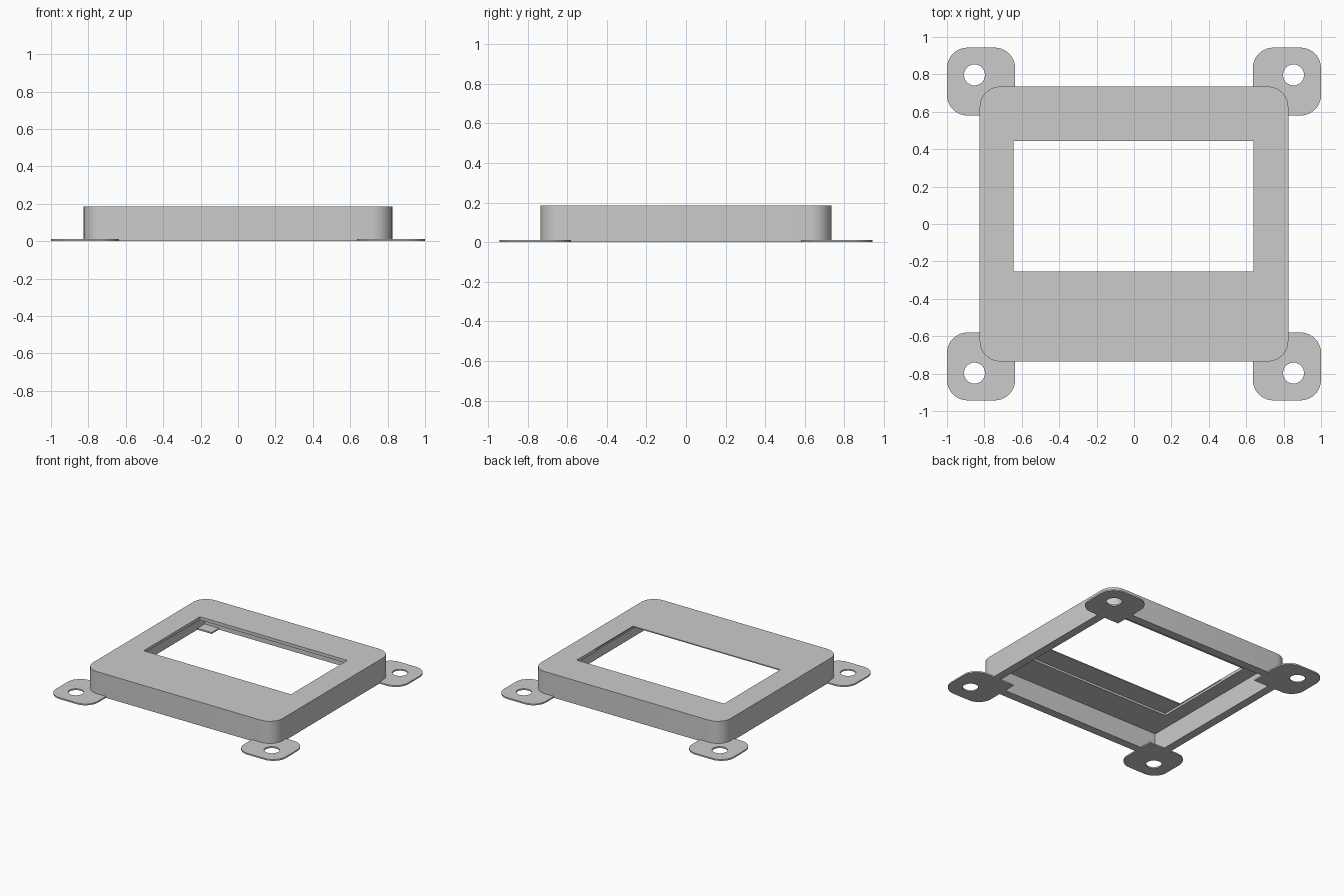
import bpy
import bmesh
import math

cube = bpy.data.objects.get("Cube")
if cube:
    bpy.data.objects.remove(cube, do_unlink=True)

grey = bpy.data.materials.new("light_grey")
grey.use_nodes = True
grey.diffuse_color = (0.6, 0.6, 0.6, 1)
bsdf = next(n for n in grey.node_tree.nodes if n.type == 'BSDF_PRINCIPLED')
bsdf.inputs["Base Color"].default_value = grey.diffuse_color


def outline(x0, x1, y0, y1, radii, steps=10):
    """Rectangle with a radius per corner, counter-clockwise from (x1, y1)."""
    corners = [(x1, y1, -1, -1), (x0, y1, 1, -1), (x0, y0, 1, 1), (x1, y0, -1, 1)]
    points = []
    for i, ((x, y, sx, sy), r) in enumerate(zip(corners, radii)):
        if r == 0:
            points.append((x, y))
            continue
        for k in range(steps + 1):
            a = math.pi / 2 * (i + k / steps)
            points.append((x + sx * r + r * math.cos(a), y + sy * r + r * math.sin(a)))
    return points


def prism(name, points, z0, z1):
    """Extrude a flat outline between two heights."""
    bm = bmesh.new()
    base = bm.faces.new([bm.verts.new((x, y, z0)) for x, y in points])
    top = bmesh.ops.extrude_face_region(bm, geom=[base])["geom"]
    bmesh.ops.translate(bm, vec=(0, 0, z1 - z0),
                        verts=[v for v in top if isinstance(v, bmesh.types.BMVert)])
    bmesh.ops.recalc_face_normals(bm, faces=bm.faces)
    mesh = bpy.data.meshes.new(name)
    bm.to_mesh(mesh)
    bm.free()
    mesh.materials.append(grey)
    obj = bpy.data.objects.new(name, mesh)
    bpy.context.collection.objects.link(obj)
    return obj


def cut(obj, cutters):
    """Subtract the cutters, bake the result and shade it."""
    for cutter in cutters:
        mod = obj.modifiers.new("cut", 'BOOLEAN')
        mod.operation = 'DIFFERENCE'
        mod.solver = 'EXACT'
        mod.object = cutter
        cutter.hide_render = True
    bpy.ops.object.select_all(action='DESELECT')
    obj.select_set(True)
    bpy.context.view_layer.objects.active = obj
    for mod in list(obj.modifiers):
        bpy.ops.object.modifier_apply(modifier=mod.name)
    for cutter in cutters:
        bpy.data.objects.remove(cutter, do_unlink=True)
    bpy.ops.object.shade_smooth_by_angle(angle=math.radians(30))


SHARP = (0, 0, 0, 0)
HEIGHT, CEILING, POCKET = 0.185, 0.16, 0.177

# Open-bottomed frame with an offset window and a shallow pocket in front of it
frame = prism("frame", outline(-0.825, 0.825, -0.735, 0.735, (0.11,) * 4), 0, HEIGHT)
cavity = prism("cavity_cutter", outline(-0.76, 0.76, -0.67, 0.67, SHARP), -0.1, CEILING)
pocket = prism("pocket_cutter", outline(-0.646, 0.646, -0.423, 0.2, SHARP), 0.1, POCKET)
window = prism("window_cutter", outline(-0.643, 0.64, -0.255, 0.445, SHARP), 0.05, 0.3)
cut(frame, [cavity, pocket, window])

# Mounting tabs: three rounded corners, the one inside the frame stays square
for sx, side in ((1, "left"), (-1, "right")):
    for sy, end in ((1, "back"), (-1, "front")):
        xs = sorted((sx * 0.635, sx * 1.0))
        ys = sorted((sy * 0.58, sy * 0.943))
        signs = [(1, 1), (-1, 1), (-1, -1), (1, -1)]
        radii = [0 if s == (-sx, -sy) else 0.11 for s in signs]
        tab = prism(f"{end}_{side}_tab", outline(*xs, *ys, radii), 0, 0.011)
        cx, cy, r = sx * 0.853, sy * 0.797, 0.056
        circle = outline(cx - r, cx + r, cy - r, cy + r, (r * 0.999,) * 4)
        hole = prism("hole_cutter", circle, -0.1, 0.1)
        cut(tab, [hole])
